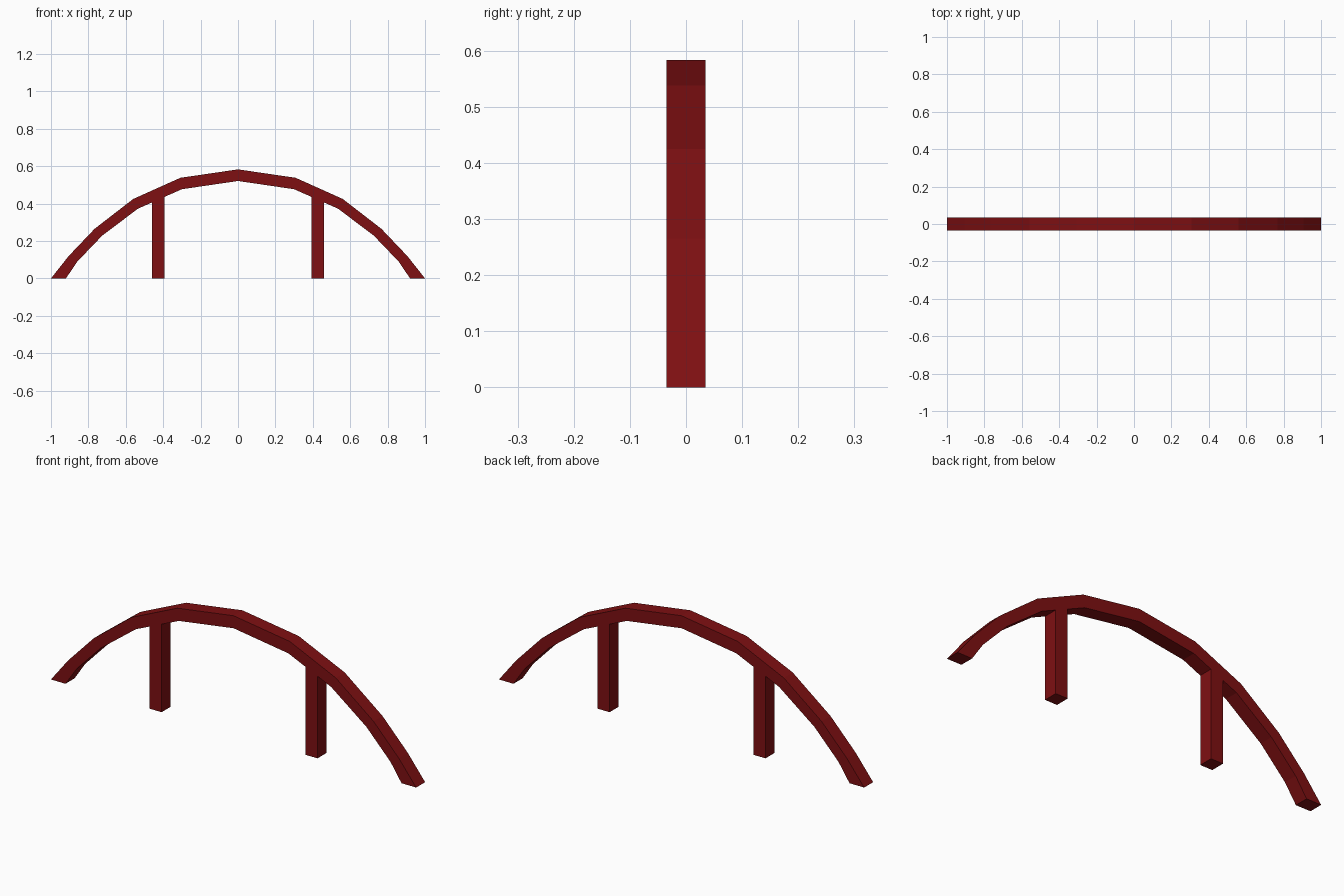
import bpy
import bmesh

cube = bpy.data.objects.get("Cube")
if cube:
    bpy.data.objects.remove(cube, do_unlink=True)

HALF_DEPTH = 0.035

red = bpy.data.materials.new("dark red paint")
red.use_nodes = True
colour = (0.21, 0.005, 0.006, 1)
red.diffuse_color = colour
red.node_tree.nodes["Principled BSDF"].inputs["Base Color"].default_value = colour


def extruded(name, outline):
    """Extrude an x-z outline evenly to both sides of y = 0."""
    bm = bmesh.new()
    face = bm.faces.new([bm.verts.new((x, -HALF_DEPTH, z)) for x, z in outline])
    result = bmesh.ops.extrude_face_region(bm, geom=[face])
    moved = [g for g in result["geom"] if isinstance(g, bmesh.types.BMVert)]
    bmesh.ops.translate(bm, verts=moved, vec=(0, 2 * HALF_DEPTH, 0))
    bmesh.ops.recalc_face_normals(bm, faces=bm.faces)
    mesh = bpy.data.meshes.new(name)
    bm.to_mesh(mesh)
    bm.free()
    mesh.materials.append(red)
    obj = bpy.data.objects.new(name, mesh)
    bpy.context.collection.objects.link(obj)
    return obj


def mirrored(half):
    """Complete a half curve that ends on x = 0."""
    return half + [(-x, z) for x, z in reversed(half[:-1])]


# Faceted arch beam
outer = [(1, 0), (0.905, 0.12), (0.767, 0.265), (0.56, 0.425), (0.308, 0.538), (0, 0.583)]
inner = [(0.92, 0), (0.86, 0.089), (0.727, 0.228), (0.535, 0.373), (0.30, 0.477), (0, 0.521)]
extruded("arch_beam", mirrored(outer) + mirrored(inner)[::-1])

# Square posts, their tops sunk into the arch
for name, x in (("left_post", 0.427), ("right_post", -0.427)):
    w = 0.033
    extruded(name, [(x - w, 0), (x + w, 0), (x + w, 0.44), (x - w, 0.44)])
